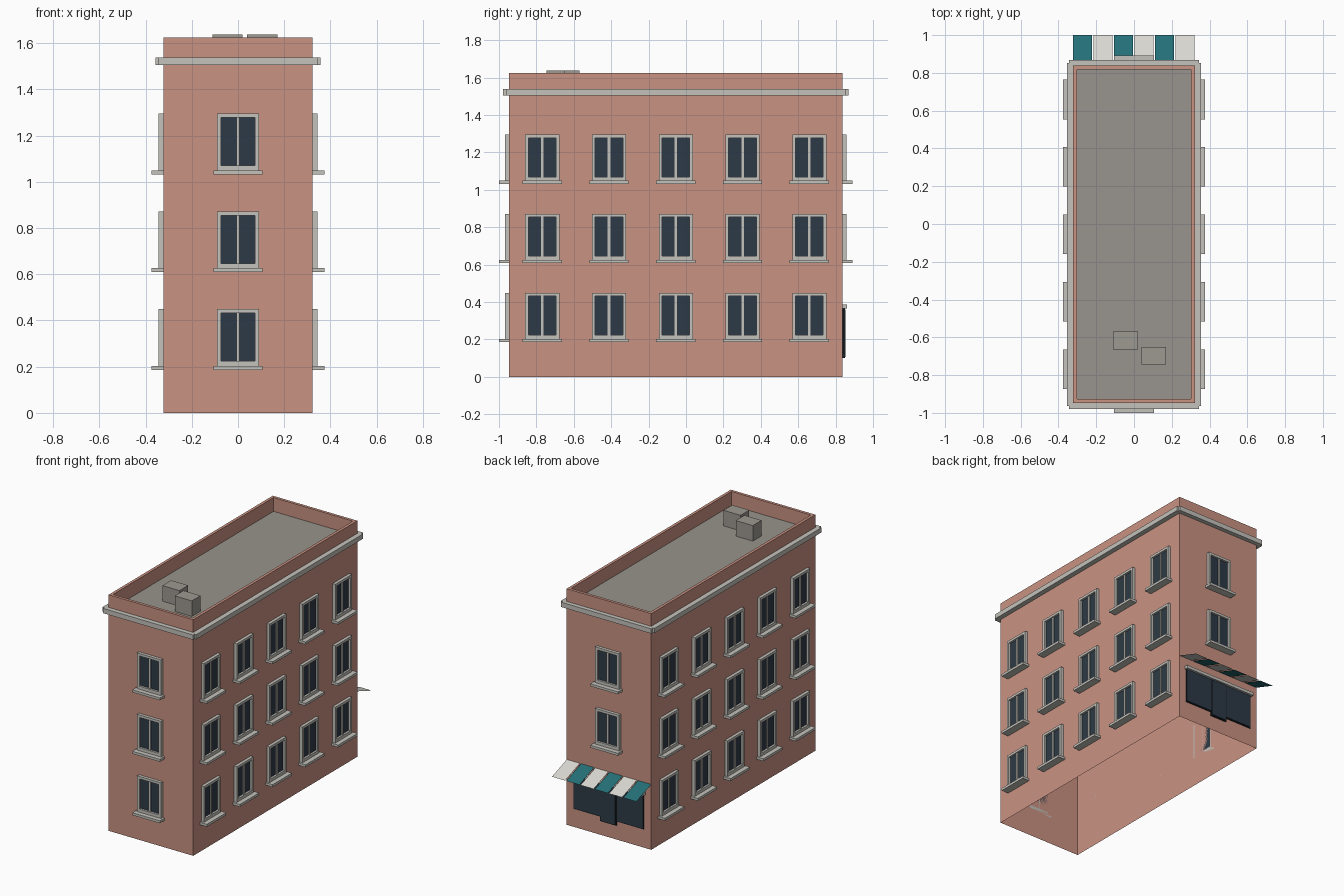
import bpy, bmesh, math
from mathutils import Matrix, Vector

cube = bpy.data.objects.get("Cube")
if cube:
    bpy.data.objects.remove(cube, do_unlink=True)


def material(name, rgb):
    m = bpy.data.materials.new(name)
    m.use_nodes = True
    m.diffuse_color = (*rgb, 1)
    m.node_tree.nodes["Principled BSDF"].inputs["Base Color"].default_value = (*rgb, 1)
    return m


WALL = material("salmon plaster", (0.584, 0.287, 0.223))
TRIM = material("pale stone", (0.55, 0.54, 0.50))
GLASS = material("dark glass", (0.026, 0.042, 0.061))
ROOF = material("grey roof", (0.314, 0.296, 0.266))
UNIT = material("light grey metal", (0.337, 0.319, 0.287))
FRAME = material("black frame", (0.008, 0.014, 0.018))
TEAL = material("teal canvas", (0.018, 0.162, 0.188))
WHITE = material("white canvas", (0.70, 0.69, 0.65))

# Main dimensions
HX, Y0, Y1, TOP, DECK, LIP = 0.322, -0.947, 0.838, 1.625, 1.53, 0.028
YC, LENGTH = (Y0 + Y1) / 2, Y1 - Y0
FLOOR = 0.423


def add_box(bm, lo, hi, index=0):
    size = Vector(hi) - Vector(lo)
    mid = (Vector(hi) + Vector(lo)) / 2
    made = bmesh.ops.create_cube(bm, size=1, matrix=Matrix.Translation(mid) @ Matrix.Diagonal((*size, 1)))
    for f in {f for v in made["verts"] for f in v.link_faces}:
        f.material_index = index


def to_mesh(bm, name, mats):
    mesh = bpy.data.meshes.new(name)
    bm.to_mesh(mesh)
    bm.free()
    for m in mats:
        mesh.materials.append(m)
    return mesh


def place(name, mesh, matrix=None):
    ob = bpy.data.objects.new(name, mesh)
    bpy.context.collection.objects.link(ob)
    if matrix:
        ob.matrix_world = matrix
    return ob


def box(name, lo, hi, mat):
    bm = bmesh.new()
    add_box(bm, lo, hi)
    return place(name, to_mesh(bm, name, [mat]))


# Walls: open-bottomed shell with a parapet and a sunken roof deck
bm = bmesh.new()
add_box(bm, (-HX, Y0, 0), (HX, Y1, TOP))
bm.faces.ensure_lookup_table()
bottom = min(bm.faces, key=lambda f: f.calc_center_median().z)
bmesh.ops.delete(bm, geom=[bottom], context="FACES_ONLY")
top = max(bm.faces, key=lambda f: f.calc_center_median().z)
bmesh.ops.inset_region(bm, faces=[top], thickness=LIP)
rim = list(top.verts)
deck = bmesh.ops.extrude_face_region(bm, geom=[top])["geom"]
bmesh.ops.delete(bm, geom=[f for f in bm.faces if set(f.verts) == set(rim)], context="FACES_ONLY")
for v in [g for g in deck if isinstance(g, bmesh.types.BMVert)]:
    v.co.z = DECK
for f in bm.faces:
    if all(abs(v.co.z - DECK) < 0.001 for v in f.verts):
        f.material_index = 1
bmesh.ops.recalc_face_normals(bm, faces=bm.faces)
place("building_walls", to_mesh(bm, "building_walls", [WALL, ROOF]))

# Cornice: one strip per wall, slightly overlapping at the corners
bm = bmesh.new()
ZL, ZH = 1.505, 1.538
for s in (-1, 1):
    x = sorted((s * HX, s * 0.356))
    add_box(bm, (x[0], Y0 - 0.016, ZL), (x[1], Y1 + 0.014, ZH))
add_box(bm, (-0.343, Y0 - 0.032, ZL), (0.343, Y0, ZH))
add_box(bm, (-0.343, Y1, ZL), (0.343, Y1 + 0.03, ZH))
place("cornice", to_mesh(bm, "cornice", [TRIM]))

# Window: local x along the wall, -y outward, z up from the sill bottom
bm = bmesh.new()
W, H, S, BAR, OUT = 0.091, 0.263, 0.017, 0.017, -0.021
add_box(bm, (-0.105, -0.053, 0), (0.105, 0, S))
for s in (-1, 1):
    x = sorted((s * W, s * (W - BAR)))
    add_box(bm, (x[0], OUT, S), (x[1], 0, H))
add_box(bm, (-W + BAR, OUT, H - BAR), (W - BAR, 0, H))
add_box(bm, (-W + BAR, OUT, S), (W - BAR, 0, S + BAR + 0.004))
add_box(bm, (-0.007, -0.014, S + BAR), (0.007, 0, H - BAR))
add_box(bm, (-W + BAR, -0.007, S + BAR), (W - BAR, 0, H - BAR), 1)
window = to_mesh(bm, "window", [TRIM, GLASS])


def add_window(name, x, y, floor, turn):
    place(name, window, Matrix.Translation((x, y, 0.186 + FLOOR * floor)) @ Matrix.Rotation(math.radians(turn), 4, "Z"))


for floor in range(3):
    add_window("front_window", 0, Y0, floor, 0)
    if floor:
        add_window("back_window", 0, Y1, floor, 180)
    for i in range(5):
        y = YC + (i - 2) * LENGTH / 5
        add_window("left_window", HX, y, floor, 90)
        add_window("right_window", -HX, y, floor, -90)

# Rooftop units
box("roof_unit_a", (-0.11, -0.665, DECK), (0.02, -0.57, 1.637), UNIT)
box("roof_unit_b", (0.04, -0.745, DECK), (0.17, -0.65, 1.637), UNIT)

# Shopfront on the back wall
box("shop_frame", (-0.267, Y1, 0.127), (0.267, Y1 + 0.005, 0.365), FRAME)
box("shop_glass", (-0.26, Y1, 0.134), (0.26, Y1 + 0.008, 0.365), GLASS)
box("door_frame", (-0.062, Y1, 0.1), (0.062, Y1 + 0.011, 0.365), FRAME)
box("door_panel", (-0.057, Y1, 0.106), (0.057, Y1 + 0.014, 0.36), GLASS)
box("shop_header", (-0.277, Y1, 0.365), (0.277, Y1 + 0.024, 0.386), TRIM)

# Striped awning: six thin sloping strips
bm = bmesh.new()
pitch, width = 0.1085, 0.1
for i in range(6):
    a = -HX + i * pitch
    b = a + width
    quad = [(a, Y1, 0.45), (a, 1, 0.393), (b, 1, 0.393), (b, Y1, 0.45)]
    f = bm.faces.new([bm.verts.new(p) for p in reversed(quad)])
    f.normal_update()
    if f.normal.z < 0:
        f.normal_flip()
    f.material_index = i % 2
place("awning", to_mesh(bm, "awning", [TEAL, WHITE]))
